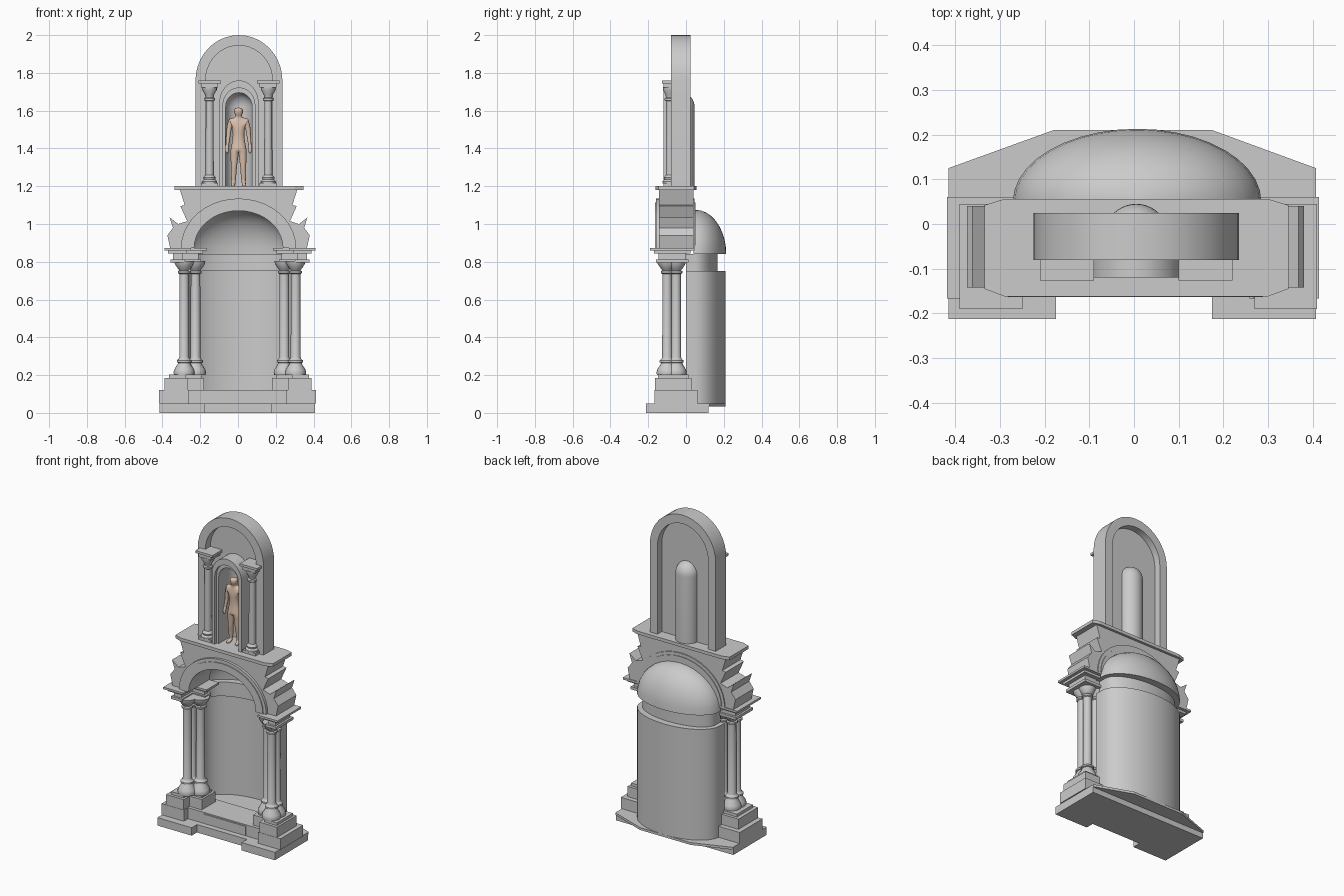
import bpy, bmesh
from math import sin, cos, pi
from mathutils import Vector

if "Cube" in bpy.data.objects:
    bpy.data.objects.remove(bpy.data.objects["Cube"])


def finish(name, bm, smooth=False):
    bmesh.ops.recalc_face_normals(bm, faces=bm.faces)
    me = bpy.data.meshes.new(name)
    bm.to_mesh(me)
    bm.free()
    ob = bpy.data.objects.new(name, me)
    bpy.context.collection.objects.link(ob)
    if smooth:
        bpy.ops.object.select_all(action='DESELECT')
        ob.select_set(True)
        bpy.context.view_layer.objects.active = ob
        bpy.ops.object.shade_smooth_by_angle(angle=0.6)
    return ob


def prism(name, pts, lo, hi, axis='z'):
    """Extrude a 2D outline along z (plan) or y (elevation)."""
    bm = bmesh.new()
    put = (lambda a, b, h: (a, b, h)) if axis == 'z' else (lambda a, b, h: (a, h, b))
    f = bm.faces.new([bm.verts.new(put(a, b, lo)) for a, b in pts])
    g = bmesh.ops.extrude_face_region(bm, geom=[f])
    d = Vector(put(0, 0, hi - lo))
    bmesh.ops.translate(bm, vec=d, verts=[v for v in g['geom'] if isinstance(v, bmesh.types.BMVert)])
    return finish(name, bm, axis == 'y')


def box(name, x0, x1, y0, y1, z0, z1):
    return prism(name, [(x0, y0), (x1, y0), (x1, y1), (x0, y1)], z0, z1)


def lathe(name, x, y, profile, n=16):
    bm = bmesh.new()
    rings = [[bm.verts.new((x + r * cos(2 * pi * i / n), y + r * sin(2 * pi * i / n), z))
              for i in range(n)] for r, z in profile]
    for a, b in zip(rings, rings[1:]):
        for i in range(n):
            bm.faces.new((a[i], a[(i + 1) % n], b[(i + 1) % n], b[i]))
    bm.faces.new(rings[0])
    bm.faces.new(rings[-1])
    return finish(name, bm, True)


def half_plan(cx, cy, rx, ry, y_front, n=20):
    arc = [(cx + rx * cos(pi * i / n), cy + ry * sin(pi * i / n)) for i in range(n + 1)]
    return [(cx + rx, y_front)] + arc + [(cx - rx, y_front)]


def shell(name, cx, cy, rings, y_front):
    """Open half-round wall through rings of (z, rx, ry)."""
    bm = bmesh.new()
    rows = [[bm.verts.new((x, y, z)) for x, y in half_plan(cx, cy, rx, ry, y_front)]
            for z, rx, ry in rings]
    for a, b in zip(rows, rows[1:]):
        for i in range(len(a) - 1):
            bm.faces.new((a[i], a[i + 1], b[i + 1], b[i]))
    return finish(name, bm, True)


def dome_rings(z, rx, ry, rz, n=9):
    return [(z + rz * sin(t), rx * cos(t), ry * cos(t)) for t in
            [i / n * pi * 0.497 for i in range(n + 1)]]


def arch(cx, hw, z0, spring, top, n=20):
    arc = [(cx + hw * cos(pi * i / n), spring + (top - spring) * sin(pi * i / n)) for i in range(n + 1)]
    return ([(cx + hw, z0)] if spring > z0 else []) + arc + ([(cx - hw, z0)] if spring > z0 else [])


def arch_ring(name, outer, inner, y0, y1):
    return prism(name, outer + inner[::-1], y0, y1, 'y')


def ell(name, s, cx, xi, xm, xo, yf, ym, yb, z0, z1, d=0.0):
    """L-shaped block of one pier, inset by d."""
    pts = [(xo - d, yf + d), (xm + d, yf + d), (xm + d, ym + d),
           (xi + d, ym + d), (xi + d, yb - d), (xo - d, yb - d)]
    return prism(name, [(cx + s * a, b) for a, b in pts], z0, z1)


# Ground slab and steps
prism("ground_slab", [(-.415, -.213), (-.175, -.213), (-.175, -.16), (.175, -.16), (.175, -.213),
                      (.407, -.213), (.407, .12), (-.415, .12)], 0, .05)
prism("rear_plate", [(-.415, .115), (.407, .115), (.407, .125), (.175, .21), (-.18, .21), (-.415, .125)],
      .035, .05)
box("centre_step", -.19, .19, -.125, .06, .05, .12)
box("centre_step_panel", -.15, .145, -.131, -.12, .055, .112)

# Piers: stepped pedestal, three columns and stepped abacus on each side
LOWER = [(.054, .2), (.056, .215), (.052, .23), (.036, .255), (.032, .265), (.039, .268), (.039, .278),
         (.03, .285), (.026, .295), (.025, .735), (.033, .74), (.033, .75), (.026, .755),
         (.034, .765), (.05, .79), (.052, .805)]
for s, side in ((-1, "left"), (1, "right")):
    ell(side + "_step", s, -.002, .18, .26, .416, -.167, -.125, .06, .05, .12)
    ell(side + "_pedestal", s, 0, .18, .265, .388, -.165, -.105, .03, .12, .185)
    ell(side + "_pedestal_cap", s, .005, .18, .265, .388, -.165, -.105, .03, .185, .203, .018)
    for i, (x, y) in enumerate(((.295, -.1), (.295, -.052), (.235, -.052))):
        lathe(f"{side}_column_{i}", s * x + .01, y, LOWER)
    L = (s, .01, .175, .26, .4, -.19, -.08, .045)
    ell(side + "_capital_block", *L, .795, .812, .032)
    ell(side + "_frieze", *L, .812, .85, .045)
    ell(side + "_cornice_lower", *L, .845, .86, .02)
    ell(side + "_cornice", *L, .86, .873)

# Large niche: wall, recessed band, half dome, floor
shell("niche_wall", .007, .05, [(.04, .278, .16), (.75, .278, .16), (.75, .25, .118),
                                (.84, .25, .118), (.84, .278, .163)], 0)
shell("niche_dome", .007, .05, dome_rings(.84, .278, .163, .235), .04)
prism("niche_floor", half_plan(.007, .05, .275, .157, 0), .04, .115)

# Arched entablature with scrolled side wings
half = [(.31, 1.18), (.285, 1.1), (.308, 1.095), (.272, 1.015), (.32, 1.0), (.365, 1.035),
        (.347, .98), (.377, .94), (.362, .873)]
arc = arch(.003, .235, .873, .873, 1.07)
prism("entablature", [(x + .003, z) for x, z in half] + arc + [(-x + .003, z) for x, z in half[::-1]],
      -.142, .04, 'y')
arch_ring("archivolt", arch(.003, .305, .873, .873, 1.135), arc, -.158, .046)
arch_ring("archivolt_bead", arch(.003, .285, .873, .873, 1.115), arc, -.163, .05)
oct_plan = [(-.335, .042), (-.29, .056), (.3, .056), (.346, .042), (.346, -.145), (.3, -.162),
            (-.29, -.162), (-.335, -.145)]
prism("top_cornice", oct_plan, 1.18, 1.2)

# Upper arched frame with recessed panel
C = .005
arch_ring("upper_frame", arch(C, .23, 1.2, 1.76, 2.0), arch(C, .177, 1.2, 1.76, 1.945), -.08, .025)
arch_ring("upper_panel", arch(C, .18, 1.2, 1.76, 1.947), arch(C, .07, 1.2, 1.62, 1.695), -.03, -.018)

# Small niche with its arched surround
arch_ring("small_surround", arch(C, .104, 1.2, 1.64, 1.76), arch(C, .084, 1.2, 1.63, 1.72), -.12, -.03)
arch_ring("small_surround_inner", arch(C, .09, 1.2, 1.63, 1.725), arch(C, .07, 1.2, 1.62, 1.695), -.1, -.025)
shell("small_niche", C, -.022, [(1.2, .07, .067)] + dome_rings(1.62, .07, .067, .075), -.03)

# Upper columns
UPPER = [(.04, 1.215), (.04, 1.225), (.03, 1.235), (.033, 1.245), (.022, 1.26), (.02, 1.65), (.028, 1.655),
         (.028, 1.665), (.021, 1.67), (.024, 1.685), (.038, 1.71), (.038, 1.725)]
for s, side in ((-1, "left"), (1, "right")):
    x = C + s * .155
    box(side + "_upper_plinth", x - .045, x + .045, -.118, -.03, 1.2, 1.217)
    lathe(side + "_upper_column", x, -.085, UPPER)
    box(side + "_upper_capital", x - .045, x + .045, -.118, -.03, 1.722, 1.745)
    box(side + "_upper_abacus", x - .06, x + .06, -.126, -.03, 1.745, 1.76)

# Standing figure: skinned skeleton
bones, radii, edges = [], [], []


def chain(points, start=None):
    prev = start
    for x, y, z, r in points:
        bones.append((x, y, z))
        radii.append(r)
        if prev is not None:
            edges.append((prev, len(bones) - 1))
        prev = len(bones) - 1
    return prev


chain([(0, 0, 1.415, .03), (0, 0, 1.46, .028), (0, 0, 1.505, .033), (0, 0, 1.54, .028),
       (0, 0, 1.565, .014), (0, -.003, 1.58, .02), (0, -.005, 1.6, .025), (0, -.003, 1.617, .018)])
for s in (-1, 1):
    chain([(s * .02, 0, 1.395, .024), (s * .023, 0, 1.34, .019), (s * .024, -.002, 1.305, .015),
           (s * .026, .004, 1.27, .015), (s * .027, .004, 1.22, .01), (s * .028, -.004, 1.209, .011),
           (s * .032, -.03, 1.206, .008)], 0)
    chain([(s * .04, .002, 1.543, .017), (s * .05, .002, 1.505, .013), (s * .054, .002, 1.468, .011),
           (s * .06, -.005, 1.415, .008), (s * .062, -.01, 1.395, .009), (s * .06, -.013, 1.373, .006)], 3)
me = bpy.data.meshes.new("figure")
me.from_pydata(bones, edges, [])
figure = bpy.data.objects.new("figure", me)
figure.location = (.003, -.04, 0)
bpy.context.collection.objects.link(figure)
skin = figure.modifiers.new("Skin", 'SKIN')
skin.use_smooth_shade = True
if not me.skin_vertices:
    bpy.context.view_layer.objects.active = figure
    bpy.ops.mesh.customdata_skin_add()
for i, r in enumerate(radii):
    me.skin_vertices[0].data[i].radius = (r * 1.1, r * (.8 if i in (1, 2, 3) else 1.1))
me.skin_vertices[0].data[0].use_root = True
figure.modifiers.new("Smooth", 'SUBSURF').levels = 2
tan = bpy.data.materials.new("tan")
tan.diffuse_color = (.72, .53, .41, 1)
tan.use_nodes = True
tan.node_tree.nodes["Principled BSDF"].inputs["Base Color"].default_value = tan.diffuse_color
me.materials.append(tan)
